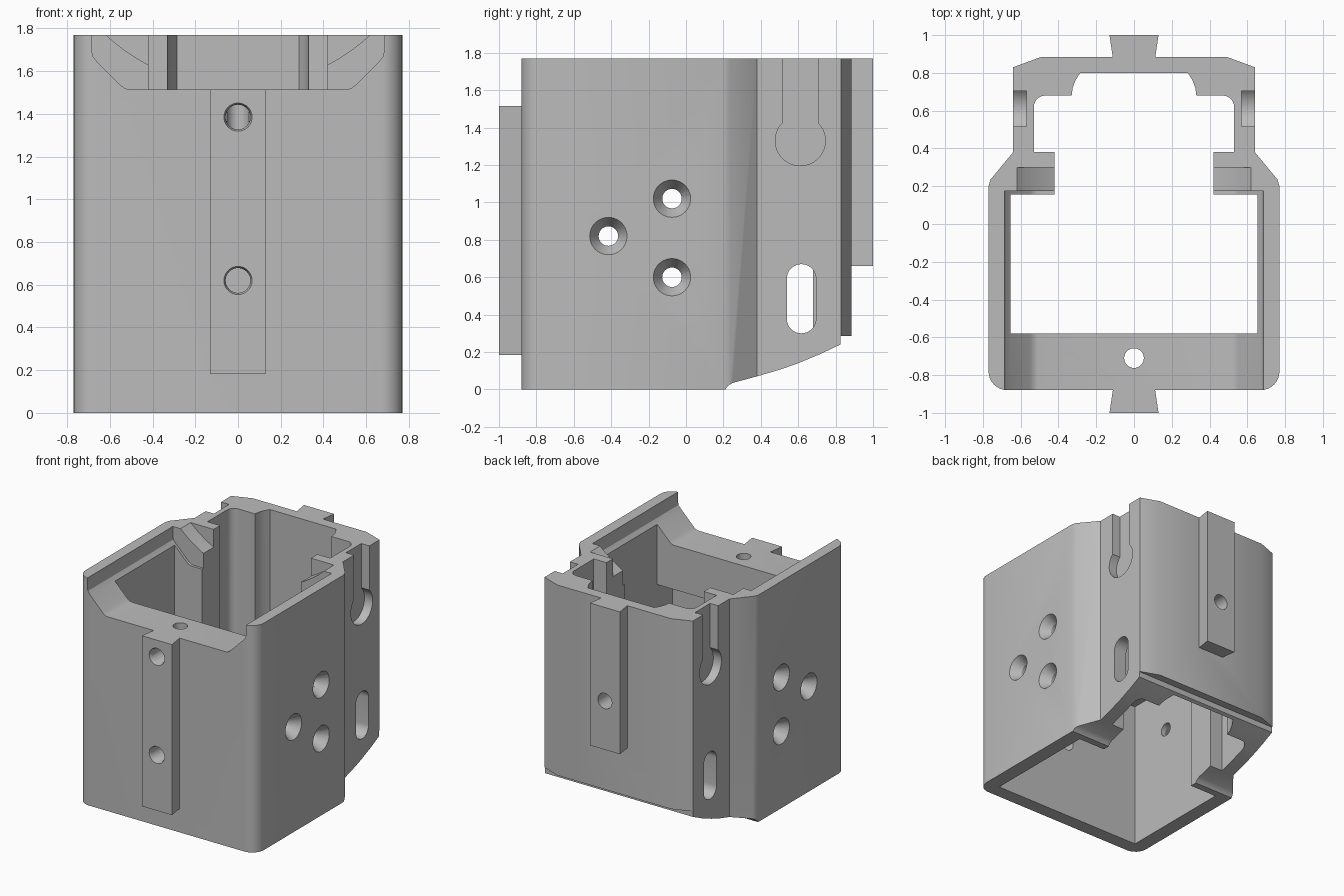
import bpy, bmesh, math
from mathutils import Matrix

cube = bpy.data.objects.get("Cube")
if cube:
    bpy.data.objects.remove(cube, do_unlink=True)

TOP = 1.77
grey = bpy.data.materials.new("plain grey")
grey.use_nodes = True
grey.diffuse_color = (0.5, 0.5, 0.5, 1)
grey.node_tree.nodes["Principled BSDF"].inputs["Base Color"].default_value = (0.5, 0.5, 0.5, 1)


def finish(name, bm):
    bmesh.ops.recalc_face_normals(bm, faces=bm.faces)
    mesh = bpy.data.meshes.new(name)
    bm.to_mesh(mesh)
    bm.free()
    mesh.materials.append(grey)
    ob = bpy.data.objects.new(name, mesh)
    bpy.context.collection.objects.link(ob)
    return ob


def prism(name, pts, axis, lo, hi):
    """Extrude a 2D outline along an axis; outlines are xy, xz or yz."""
    place = {"x": lambda a, b, t: (t, a, b),
             "y": lambda a, b, t: (a, t, b),
             "z": lambda a, b, t: (a, b, t)}[axis]
    bm = bmesh.new()
    rings = [[bm.verts.new(place(a, b, t)) for a, b in pts] for t in (lo, hi)]
    bm.faces.new(rings[0])
    bm.faces.new(rings[1])
    n = len(pts)
    for i in range(n):
        j = (i + 1) % n
        bm.faces.new((rings[0][i], rings[0][j], rings[1][j], rings[1][i]))
    return finish(name, bm)


def cone(name, axis, centre, r1, r2, depth):
    turn = {"x": Matrix.Rotation(math.pi / 2, 4, "Y"),
            "y": Matrix.Rotation(-math.pi / 2, 4, "X"),
            "z": Matrix.Identity(4)}[axis]
    bm = bmesh.new()
    bmesh.ops.create_cone(bm, cap_ends=True, segments=40, radius1=r1, radius2=r2,
                          depth=depth, matrix=Matrix.Translation(centre) @ turn)
    return finish(name, bm)


def arc(cx, cy, r, a0, a1, n=8):
    angles = [math.radians(a0 + (a1 - a0) * i / n) for i in range(n + 1)]
    return [(cx + r * math.cos(a), cy + r * math.sin(a)) for a in angles]


def both(half):
    """Complete a right-hand outline with its mirror image."""
    return half + [(-x, y) for x, y in reversed(half)]


def rect(a0, b0, a1, b1):
    return [(a0, b0), (a1, b0), (a1, b1), (a0, b1)]


def combine(target, tool, operation="DIFFERENCE"):
    mod = target.modifiers.new("cut", "BOOLEAN")
    mod.operation = operation
    mod.solver = "EXACT"
    mod.object = tool
    bpy.context.view_layer.objects.active = target
    bpy.ops.object.modifier_apply(modifier=mod.name)
    bpy.data.objects.remove(tool, do_unlink=True)


# Outer shell
outline = both(arc(0.67, -0.78, 0.1, -90, 0)
               + [(0.77, 0.2), (0.76, 0.235), (0.64, 0.38), (0.64, 0.83), (0.49, 0.885)])
housing = prism("housing", outline, "z", 0, TOP)

# Dovetail rails on the front and back
combine(housing, prism("front_rail", both([(0.13, -1), (0.109, -0.86)]), "z", 0.185, 1.6), "UNION")
combine(housing, prism("back_rail", both([(0.109, 0.86), (0.13, 1)]), "z", 0.66, TOP), "UNION")

# Cavity with stubs and stepped rear pocket
cavity = both([(0.655, -0.58), (0.655, 0.155), (0.42, 0.155), (0.42, 0.38), (0.53, 0.38)]
              + arc(0.47, 0.62, 0.06, 0, 90, 6)
              + [(0.33, 0.68), (0.325, 0.72), (0.31, 0.76), (0.285, 0.8)])
combine(housing, prism("cavity_cutter", cavity, "z", -0.2, 2))

# Thin lower front wall, leaving a shelf above
combine(housing, prism("shelf_cutter", rect(-0.655, -0.77, 0.655, -0.3), "z", -0.2, 1.17))

# Wide notch across the top of the front
notch = both([(0.51, 1.515), (0.53, 1.52), (0.55, 1.535), (0.66, 1.645), (0.68, 1.67),
              (0.685, 1.7), (0.685, 2)])
combine(housing, prism("notch_cutter", notch, "y", -1.2, 0.175))

# Curved groove in the stubs
groove = arc(0, 2.44, 0.912, 180, 360, 64)
combine(housing, prism("groove_cutter", groove, "y", 0.165, 0.3))

# Sloped underside at the back
under = [(0.21, -0.2), (0.21, 0), (0.225, 0.02), (0.25, 0.035), (0.38, 0.07), (0.5, 0.105),
         (0.6, 0.14), (0.72, 0.19), (0.825, 0.24), (0.825, 0.285), (1.1, 0.285), (1.1, -0.2)]
combine(housing, prism("underside_cutter", under, "x", -1, 1))

# Side features: keyhole recess, oval slot, countersunk holes
keyhole = [(0.705, 2), (0.517, 2)] + arc(0.611, 1.33, 0.134, 134.5, 405.5, 32)
oval = arc(0.617, 0.592, 0.078, 0, 180, 16) + arc(0.617, 0.378, 0.078, 180, 360, 16)
for side in (-1, 1):
    combine(housing, prism("keyhole_cutter", keyhole, "x", side * 0.57, side * 0.9))
    combine(housing, prism("oval_cutter", oval, "x", side * 0.4, side * 0.9))
    for y, z in ((-0.075, 1.02), (-0.075, 0.6), (-0.415, 0.82)):
        inner, outer = (0.05, 0.106) if side > 0 else (0.106, 0.05)
        combine(housing, cone("screw_cutter", "x", (side * 0.7, y, z), 0.052, 0.052, 0.4))
        combine(housing, cone("sink_cutter", "x", (side * 0.735, y, z), inner, outer, 0.09))

# Rail holes and the vertical shelf hole
for z in (1.385, 0.62):
    combine(housing, cone("rail_hole_cutter", "y", (0, -0.9, z), 0.058, 0.058, 0.38))
    combine(housing, cone("rail_rim_cutter", "y", (0, -0.995, z), 0.07, 0.058, 0.03))
combine(housing, cone("back_hole_cutter", "y", (0, 0.9, 1.04), 0.06, 0.06, 0.4))
combine(housing, cone("shelf_hole_cutter", "z", (0, -0.71, 1.4), 0.052, 0.052, 0.6))

# Smooth the rounded surfaces and keep edges sharp
bpy.ops.object.select_all(action="DESELECT")
housing.select_set(True)
bpy.context.view_layer.objects.active = housing
bpy.ops.object.shade_smooth_by_angle(angle=math.radians(25))
